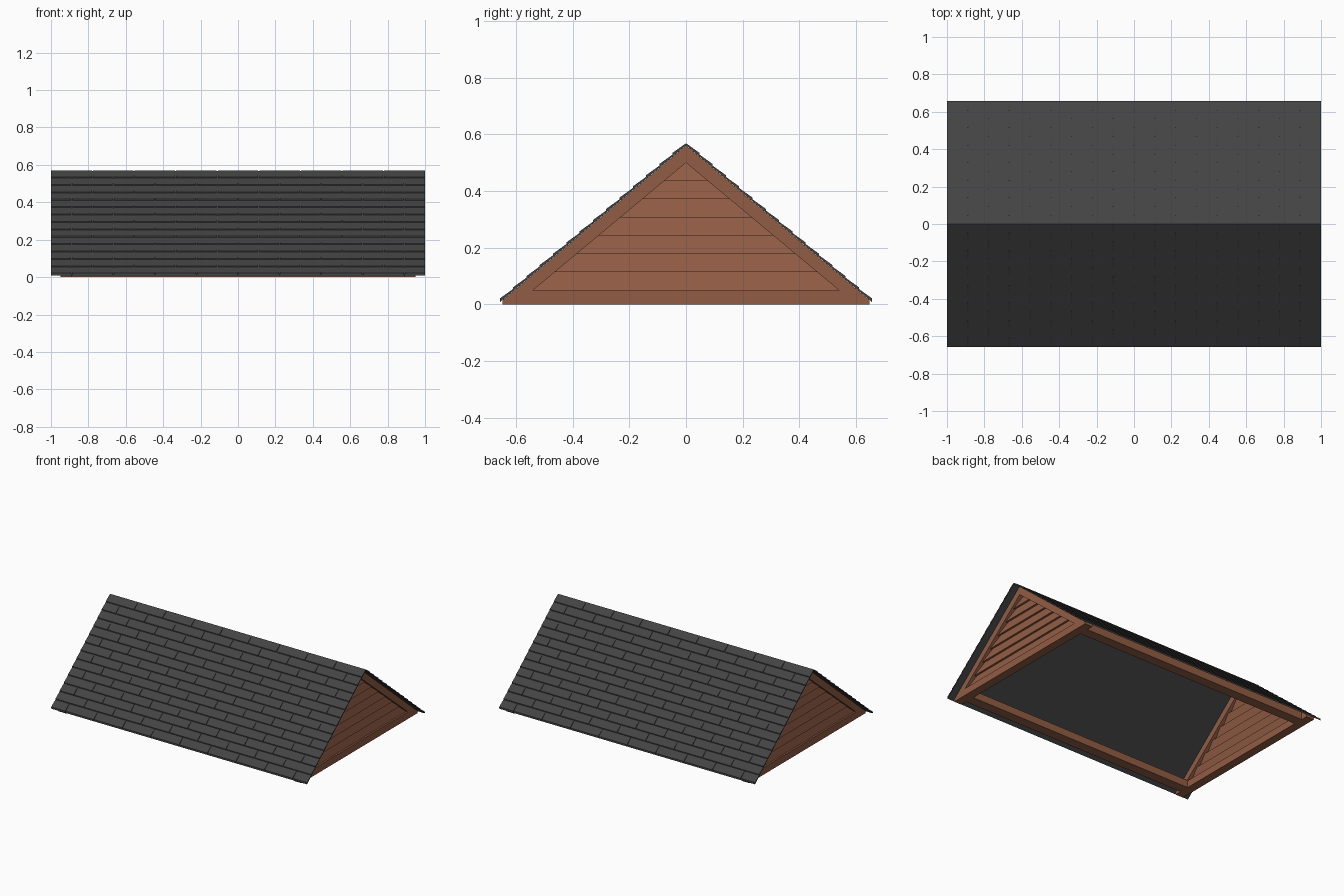
import bpy, bmesh

if "Cube" in bpy.data.objects:
    bpy.data.objects.remove(bpy.data.objects["Cube"])

RIDGE, SLOPE, EAVE = 0.562, 0.843, 0.657   # underside ridge height, pitch, half width


def material(name, col):
    m = bpy.data.materials.new(name)
    m.diffuse_color = (*col, 1)
    m.use_nodes = True
    m.node_tree.nodes["Principled BSDF"].inputs["Base Color"].default_value = m.diffuse_color
    return m


CHARCOAL = material("charcoal shingle", (0.056, 0.056, 0.056))
WOOD = material("brown wood", (0.285, 0.108, 0.058))


def loft(bm, a, b):
    """Closed solid between two matching polygon loops."""
    va = [bm.verts.new(p) for p in a]
    vb = [bm.verts.new(p) for p in b]
    bm.faces.new(va)
    bm.faces.new(vb[::-1])
    n = len(va)
    for i in range(n):
        j = (i + 1) % n
        bm.faces.new((va[j], va[i], vb[i], vb[j]))


def prism(bm, yz, x0, x1):
    loft(bm, [(x0, y, z) for y, z in yz], [(x1, y, z) for y, z in yz])


def finish(bm, name, mat):
    bmesh.ops.recalc_face_normals(bm, faces=bm.faces[:])
    me = bpy.data.meshes.new(name)
    bm.to_mesh(me)
    bm.free()
    me.materials.append(mat)
    ob = bpy.data.objects.new(name, me)
    bpy.context.collection.objects.link(ob)


def roof_z(y):
    return RIDGE - SLOPE * abs(y)


# Roof deck: one thin folded sheet
bm = bmesh.new()
prism(bm, [(-EAVE, roof_z(EAVE)), (0, RIDGE), (EAVE, roof_z(EAVE)),
           (EAVE, roof_z(EAVE) + 0.005), (0, RIDGE + 0.005),
           (-EAVE, roof_z(EAVE) + 0.005)], -0.999, 0.999)
finish(bm, "roof_deck", CHARCOAL)

# Shingles: 14 staggered courses per slope, lower edge of each raised
ROWS, GAP = 14, 0.003
for side, name in ((-1, "front_shingles"), (1, "back_shingles")):
    bm = bmesh.new()
    for r in range(ROWS):
        y0, y1 = EAVE * r / ROWS, EAVE * (r + 1) / ROWS
        prof = [(side * y, roof_z(y) + v) for y, v in
                ((y0, 0.004), (y0, 0.007), (y1, 0.013), (y1, 0.004))]
        if r % 2 == 0:
            edges = [k / 9 for k in range(-9, 10, 2)]
        else:
            edges = [-1] + [k / 9 for k in range(-8, 9, 2)] + [1]
        for a, b in zip(edges, edges[1:]):
            prism(bm, prof, a if a == -1 else a + GAP, b if b == 1 else b - GAP)
    finish(bm, name, CHARCOAL)

# Gable ends: base beam, two rafters and sloping lap boards
TOP = RIDGE - 0.001
H = (TOP - 0.05) / SLOPE
for sx, end in ((-1, "left"), (1, "right")):
    xa, xb = sx * 0.89, sx * 0.95
    bm = bmesh.new()
    prism(bm, [(-0.648, 0), (0.648, 0), (0.648, TOP - 0.648 * SLOPE), (H, 0.05),
               (-H, 0.05), (-0.648, TOP - 0.648 * SLOPE)], xa, xb)
    finish(bm, end + "_base_beam", WOOD)

    bm = bmesh.new()
    for s in (-1, 1):
        prism(bm, [(s * H, 0.05), (s * 0.54, 0.05), (0, 0.5), (0, TOP)], xa, xb)
    finish(bm, end + "_rafters", WOOD)

    bm = bmesh.new()
    step = 0.45 / 7
    for i in range(7):
        z0 = 0.05 + i * step
        z1 = min(z0 + step + 0.008, 0.498)
        loops = []
        for z, x in ((z0, 0.924), (z1, 0.904)):
            w = (0.5 - z) * 1.2
            loops.append([(sx * (x + dx), y, z) for dx, y in
                          ((0, -w), (0.014, -w), (0.014, w), (0, w))])
        loft(bm, *loops)
    finish(bm, end + "_lap_boards", WOOD)

# Long rails under each eave, set in from the roof edge
for s, name in ((-1, "front_rail"), (1, "back_rail")):
    bm = bmesh.new()
    prism(bm, [(s * 0.53, 0), (s * 0.60, 0), (s * 0.60, 0.052), (s * 0.53, 0.052)],
          -0.89, 0.89)
    finish(bm, name, WOOD)
